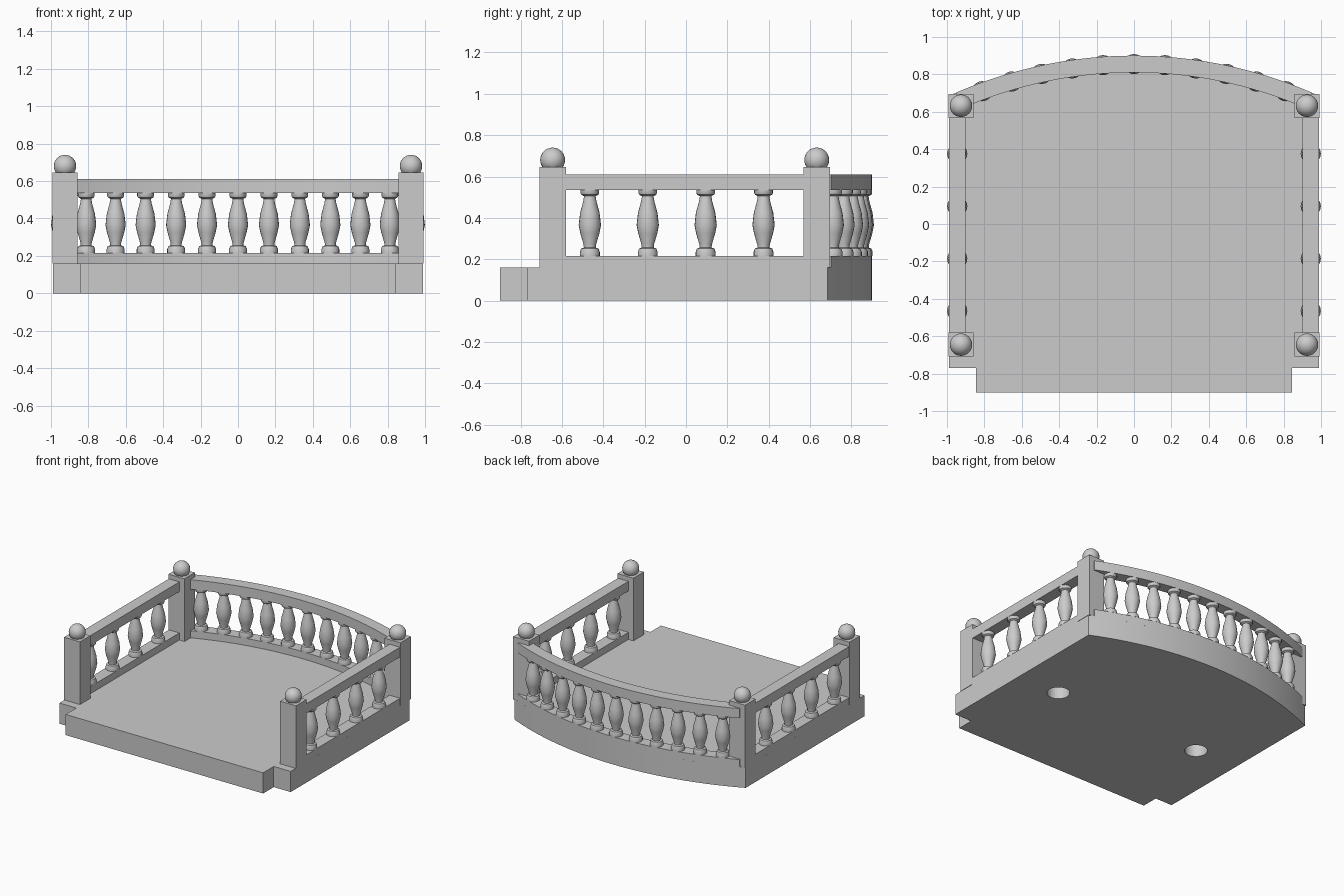
import bpy, bmesh
from math import sin, cos, pi, radians
from mathutils import Matrix

if "Cube" in bpy.data.objects:
    bpy.data.objects.remove(bpy.data.objects["Cube"], do_unlink=True)

STONE = (0.6, 0.6, 0.6, 1)
stone = bpy.data.materials.new("grey_stone")
stone.use_nodes = True
stone.diffuse_color = STONE
stone.node_tree.nodes["Principled BSDF"].inputs["Base Color"].default_value = STONE

ARC_Y, R_OUT, R_IN = -1.487, 2.387, 2.297   # centre and radii of the bowed side
R_MID = (R_OUT + R_IN) / 2
FLOOR, CURB, RAIL_LOW, RAIL_TOP, POST_TOP = 0.16, 0.215, 0.535, 0.61, 0.645


def finish(name, bm, smooth=None):
    bmesh.ops.recalc_face_normals(bm, faces=bm.faces)
    mesh = bpy.data.meshes.new(name)
    bm.to_mesh(mesh)
    bm.free()
    mesh.materials.append(stone)
    obj = bpy.data.objects.new(name, mesh)
    bpy.context.collection.objects.link(obj)
    if smooth:
        bpy.ops.object.select_all(action="DESELECT")
        obj.select_set(True)
        bpy.context.view_layer.objects.active = obj
        bpy.ops.object.shade_smooth_by_angle(angle=radians(smooth))
    return obj


def prism(name, outline, z0, z1, smooth=None):
    bm = bmesh.new()
    base = bm.faces.new([bm.verts.new((x, y, z0)) for x, y in outline])
    top = bmesh.ops.extrude_face_region(bm, geom=[base])["geom"]
    verts = [v for v in top if isinstance(v, bmesh.types.BMVert)]
    bmesh.ops.translate(bm, verts=verts, vec=(0, 0, z1 - z0))
    return finish(name, bm, smooth)


def box(name, x0, x1, y0, y1, z0, z1):
    return prism(name, [(x0, y0), (x1, y0), (x1, y1), (x0, y1)], z0, z1)


def arc(radius, half, steps=32):
    angles = [half - 2 * half * i / steps for i in range(steps + 1)]
    return [(radius * sin(a), ARC_Y + radius * cos(a)) for a in angles]


# Floor slab with bowed back, stepped front and two round recesses below
right_side = [(0.845, -0.9), (0.845, -0.77), (0.99, -0.77)]
left_side = [(-x, y) for x, y in reversed(right_side)]
floor = prism("floor_slab", right_side + arc(R_OUT, 0.4277) + left_side, 0, FLOOR, 30)
bm = bmesh.new()
for x in (-0.63, 0.63):
    bmesh.ops.create_cone(bm, cap_ends=True, segments=32, radius1=0.08, radius2=0.08,
                          depth=0.24, matrix=Matrix.Translation((x, -0.075, 0)))
cutter = finish("recess_cutter", bm)
cutter.hide_render = True
cut = floor.modifiers.new("recesses", "BOOLEAN")
cut.operation, cut.solver, cut.object = "DIFFERENCE", "EXACT", cutter
bpy.context.view_layer.objects.active = floor
bpy.ops.object.modifier_apply(modifier=cut.name)
bpy.data.objects.remove(cutter, do_unlink=True)

# Bowed back curb and handrail
band = arc(R_OUT, 0.41) + arc(R_IN, 0.41)[::-1]
prism("back_curb", band, FLOOR, CURB, 30)
prism("back_handrail", band, RAIL_LOW, RAIL_TOP, 30)

# Side curbs, handrails, corner posts and ball finials
for side, s in (("left", 1), ("right", -1)):
    xs = sorted((s * 0.9, s * 0.99))
    box(side + "_curb", *xs, -0.65, 0.63, FLOOR, CURB)
    box(side + "_handrail", *xs, -0.65, 0.63, RAIL_LOW, RAIL_TOP)
    for end, y in (("front", -0.645), ("back", 0.632)):
        px = sorted((s * 0.857, s * 0.993))
        box(f"{end}_{side}_post", *px, y - 0.064, y + 0.064, FLOOR, POST_TOP)
        bm = bmesh.new()
        bmesh.ops.create_uvsphere(bm, u_segments=24, v_segments=16, radius=0.06,
                                  matrix=Matrix.Translation((s * 0.925, y, 0.68)))
        finish(f"{end}_{side}_ball", bm, 40)

# Turned balusters: radius and height pairs
PROFILE = [(0.048, 0.215), (0.048, 0.235), (0.042, 0.252), (0.029, 0.256), (0.03, 0.27),
           (0.046, 0.325), (0.054, 0.365), (0.047, 0.425), (0.032, 0.48), (0.028, 0.505),
           (0.041, 0.512), (0.045, 0.52), (0.045, 0.535)]


def baluster(name, x, y, sides=20):
    bm = bmesh.new()
    rings = [[bm.verts.new((x + r * cos(2 * pi * i / sides), y + r * sin(2 * pi * i / sides), z))
              for i in range(sides)] for r, z in PROFILE]
    for low, high in zip(rings, rings[1:]):
        for i in range(sides):
            j = (i + 1) % sides
            bm.faces.new((low[i], low[j], high[j], high[i]))
    bm.faces.new(rings[0])
    bm.faces.new(rings[-1])
    finish(name, bm, 35)


for i in range(-5, 6):
    a = i * 0.0708
    baluster(f"back_baluster_{i + 6}", R_MID * sin(a), ARC_Y + R_MID * cos(a))
for i in range(4):
    for side, s in (("left", 1), ("right", -1)):
        baluster(f"{side}_baluster_{i + 1}", s * 0.945, -0.465 + 0.28 * i)
